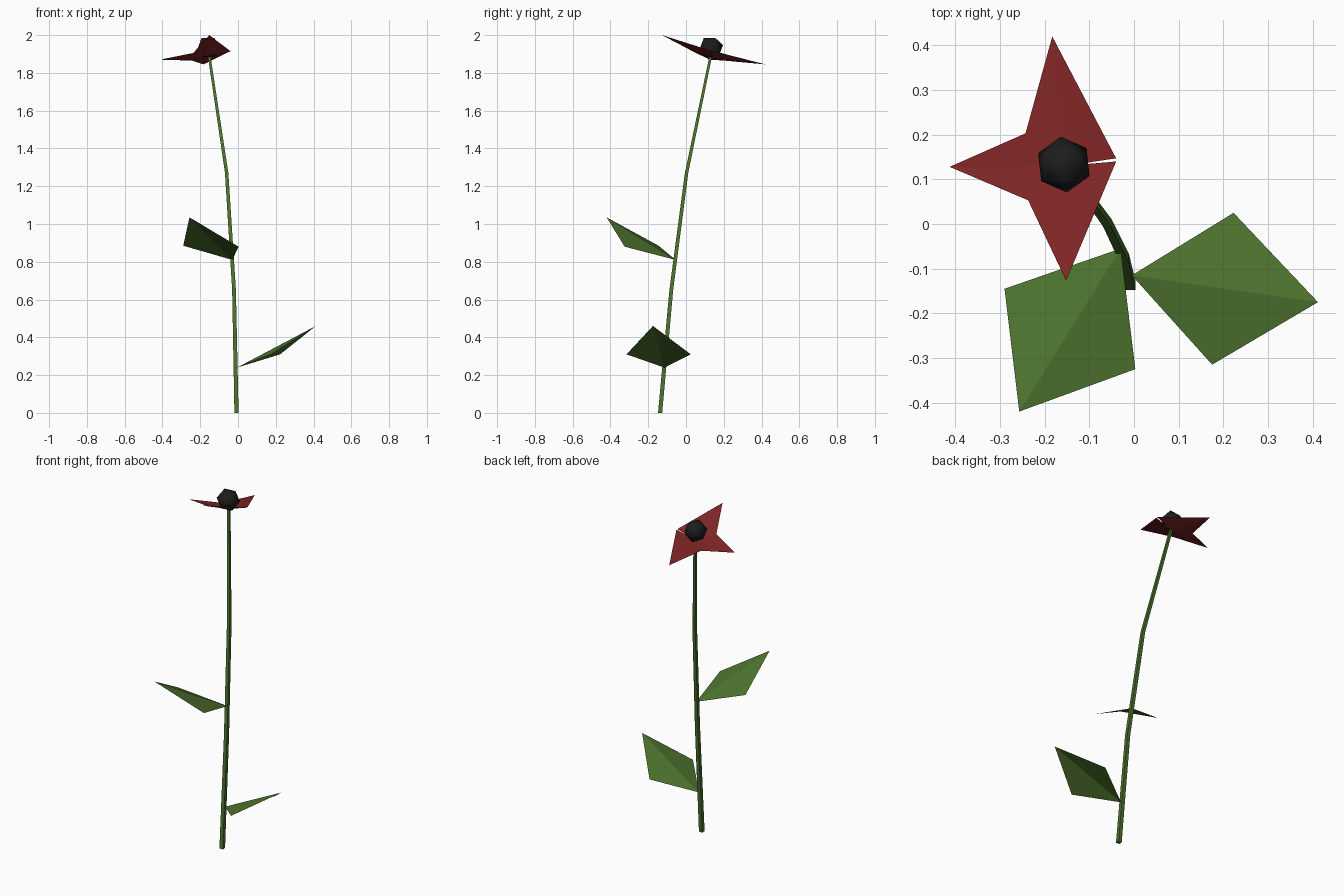
import bpy, bmesh, math
from mathutils import Vector, Matrix

if "Cube" in bpy.data.objects:
    bpy.data.objects.remove(bpy.data.objects["Cube"])


def material(name, color):
    m = bpy.data.materials.new(name)
    m.diffuse_color = (*color, 1)
    m.use_nodes = True
    m.node_tree.nodes["Principled BSDF"].inputs["Base Color"].default_value = m.diffuse_color
    return m


GREEN = material("leaf green", (0.075, 0.17, 0.028))
RED = material("petal red", (0.21, 0.018, 0.018))
BLACK = material("centre black", (0.012, 0.012, 0.012))


def add_object(name, bm, mat):
    mesh = bpy.data.meshes.new(name)
    bm.to_mesh(mesh)
    bm.free()
    mesh.materials.append(mat)
    obj = bpy.data.objects.new(name, mesh)
    bpy.context.collection.objects.link(obj)
    return obj


def sheet(name, points, faces, mat):
    bm = bmesh.new()
    verts = [bm.verts.new(p) for p in points]
    for f in faces:
        bm.faces.new([verts[i] for i in f])
    bmesh.ops.recalc_face_normals(bm, faces=bm.faces)
    # Thin sheets look upwards
    if sum(f.normal.z for f in bm.faces) < 0:
        bmesh.ops.reverse_faces(bm, faces=bm.faces)
    return add_object(name, bm, mat)


# Stem: four-sided tube following a bent path, slightly tapered
path = [(-0.008, -0.137, 0.0, 0.011), (-0.021, -0.078, 0.65, 0.010),
        (-0.060, 0.003, 1.27, 0.009), (-0.152, 0.130, 1.885, 0.007)]
bm = bmesh.new()
rings = [[bm.verts.new((x + sx * r, y + sy * r, z))
          for sx, sy in ((-1, -1), (1, -1), (1, 1), (-1, 1))]
         for x, y, z, r in path]
for a, b in zip(rings, rings[1:]):
    for i in range(4):
        j = (i + 1) % 4
        bm.faces.new((a[i], a[j], b[j], b[i]))
bm.faces.new(rings[0][::-1])
bm.faces.new(rings[-1])
add_object("stem", bm, GREEN)

# Leaves: flat diamonds folded along the line from base to tip
fold = [(0, 1, 2), (0, 2, 3)]
sheet("lower_leaf", [(-0.005, -0.115, 0.24), (0.175, -0.315, 0.31),
                     (0.412, -0.175, 0.46), (0.223, 0.025, 0.31)], fold, GREEN)
sheet("upper_leaf", [(-0.03, -0.055, 0.81), (-0.29, -0.145, 0.885),
                     (-0.257, -0.42, 1.035), (0.003, -0.325, 0.88)], fold, GREEN)

# Petals: pointed fan around the middle with a narrow slit on the right
outline = [(-0.04, 0.147, 1.915), (-0.183, 0.42, 1.845), (-0.243, 0.203, 1.865),
           (-0.413, 0.128, 1.87), (-0.237, 0.053, 1.905), (-0.152, -0.127, 2.0),
           (-0.04, 0.14, 1.915)]
sheet("petals", [(-0.155, 0.13, 1.88)] + outline,
      [(0, i, i + 1) for i in range(1, 7)], RED)

# Flower centre: icosahedron resting with one face upwards
bm = bmesh.new()
bmesh.ops.create_icosphere(bm, subdivisions=1, radius=0.064)
bm.normal_update()
top = max(bm.faces, key=lambda f: f.normal.z)
turn = top.normal.rotation_difference(Vector((0, 0, 1))).to_matrix()
corner = turn @ top.verts[0].co
spin = Matrix.Rotation(math.radians(-84) - math.atan2(corner.y, corner.x), 3, 'Z')
bmesh.ops.transform(bm, matrix=(spin @ turn).to_4x4(), verts=bm.verts)
bmesh.ops.translate(bm, vec=(-0.157, 0.133, 1.934), verts=bm.verts)
for f in bm.faces:
    f.smooth = True
add_object("flower_centre", bm, BLACK)
